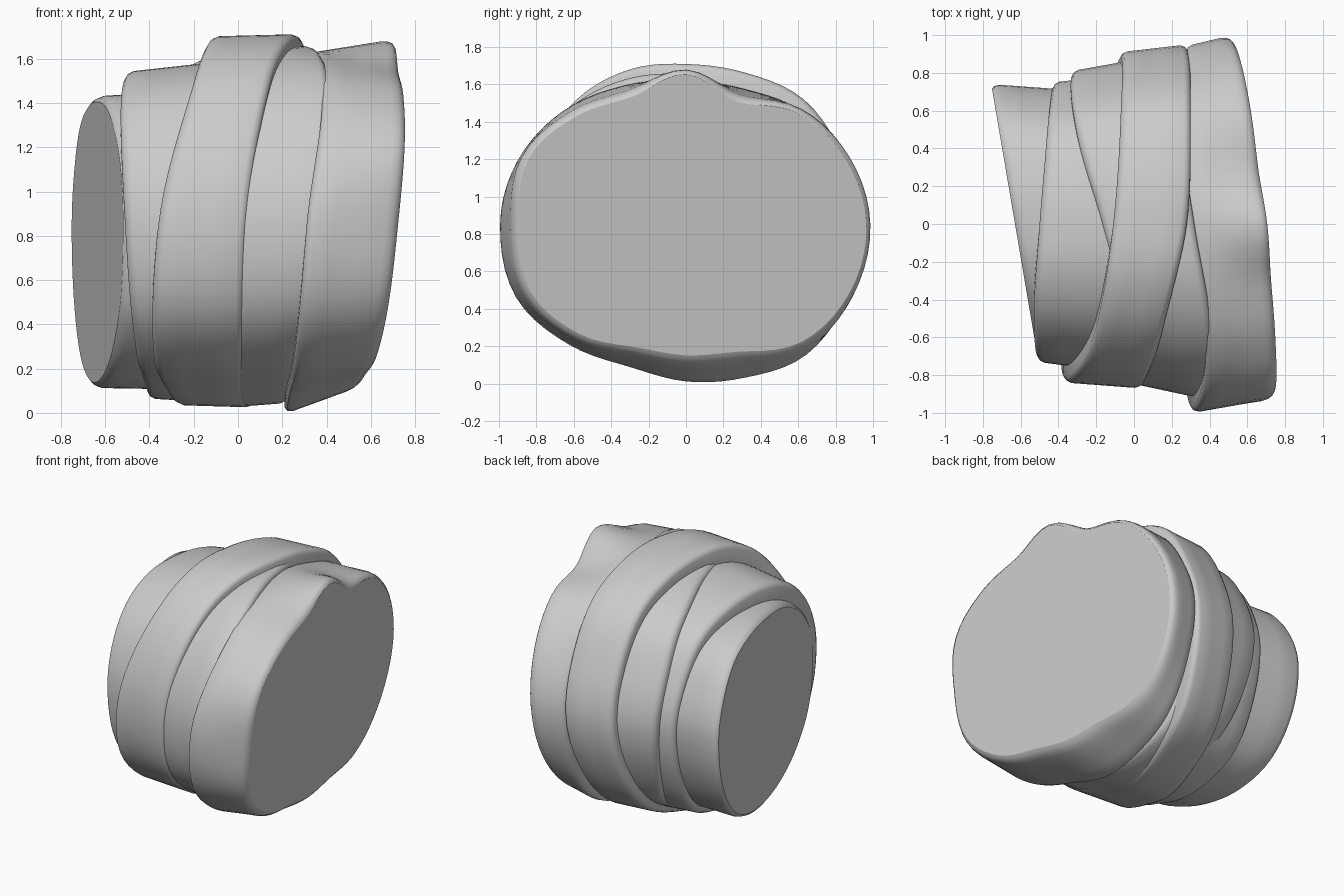
import bpy, bmesh
from math import sin, cos, pi, radians, floor

cube = bpy.data.objects.get("Cube")
if cube:
    bpy.data.objects.remove(cube)

STEPS = 80
MID = 0.85

grey = bpy.data.materials.new("plain grey")
grey.use_nodes = True
grey.diffuse_color = (0.6, 0.6, 0.6, 1)
grey.node_tree.nodes["Principled BSDF"].inputs["Base Color"].default_value = (0.6, 0.6, 0.6, 1)

# Radii at even angles, going back, top, front, bottom
WRAP = [1, .96, .945, .88, .86, .9, .95, .98, 1, .99, .89, .81, .83, .88, .97, .99]
NARROW = [1, .98, .97, .9, .86, .88, .92, .98, 1, .98, .89, .83, .83, .89, .97, 1]
END = [.97, .93, .85, .72, .81, .75, .83, .92, .9, .91, .82, .71, .7, .735, .88, .95]


def around(keys, a):
    """Smooth closed interpolation of evenly spaced keys at angle a."""
    n = len(keys)
    u = a / (2 * pi) * n
    i = floor(u)
    f = u - i
    p, q, r, s = (keys[(i + k) % n] for k in (-1, 0, 1, 2))
    return q + f / 2 * (r - p + f * (2 * p - 5 * q + 4 * r - s + f * (3 * (q - r) + s - p)))


def outline(radii, extents, a):
    """Point of a loop fitted to its front, back, bottom and top extents."""
    front, back, low, high = extents
    r = around(radii, a)
    y, z = r * cos(a), r * sin(a)
    y *= back if y > 0 else -front
    z *= (high - MID) / .86 if z > 0 else (MID - low) / .83
    return y, z


def edge_x(edge, a, y, z):
    return edge(y, z + MID) if callable(edge) else around(edge, a)


def band(name, left, right, ext_left, ext_right, radii=(WRAP, WRAP), caps=()):
    """Wrapped strip with rounded rims; each rim is turned inward."""
    rim = [(0, .14), (0, .03), (.012, .01), (.035, 0)]
    rim_l = [(0, .025), (.012, .01), (.04, 0)] if "left" in caps else rim
    rim_r = [(0, .035), (.01, .018), (.03, .006), (.06, 0)] if "right" in caps else rim
    rows = [(0, d, k) for d, k in rim_l]
    rows += [(t, 0, 0) for t in (.3, .45, .6)]
    rows += [(1, -d, k) for d, k in reversed(rim_r)]

    bm = bmesh.new()
    rings = []
    for t, shift, drop in rows:
        ring = []
        for i in range(STEPS):
            a = 2 * pi * i / STEPS
            ya, za = outline(radii[0], ext_left, a)
            yb, zb = outline(radii[1], ext_right, a)
            xa, xb = edge_x(left, a, ya, za), edge_x(right, a, yb, zb)
            # Share of the way across, with the rim inset counted in
            w = t + shift / (xb - xa)
            y, z = ya + (yb - ya) * w, za + (zb - za) * w
            shrink = 1 - drop / (y * y + z * z) ** .5
            y, z = y * shrink, z * shrink
            # Keep the flat end faces exactly on their planes
            if t == 0 and callable(left):
                xa = edge_x(left, a, y, z)
            if t == 1 and callable(right):
                xb = edge_x(right, a, y, z)
            ring.append(bm.verts.new((xa + (xb - xa) * t + shift, y, z + MID)))
        rings.append(ring)
    for one, two in zip(rings, rings[1:]):
        for i in range(STEPS):
            j = (i + 1) % STEPS
            bm.faces.new((one[i], one[j], two[j], two[i]))
    if "left" in caps:
        bm.faces.new(rings[0])
    if "right" in caps:
        bm.faces.new(rings[-1])
    bmesh.ops.recalc_face_normals(bm, faces=bm.faces)
    mesh = bpy.data.meshes.new(name)
    bm.to_mesh(mesh)
    bm.free()
    mesh.materials.append(grey)
    obj = bpy.data.objects.new(name, mesh)
    bpy.context.collection.objects.link(obj)
    bpy.ops.object.select_all(action="DESELECT")
    obj.select_set(True)
    bpy.context.view_layer.objects.active = obj
    bpy.ops.object.shade_smooth_by_angle(angle=radians(42))
    # The cut ends stay flat
    for face in mesh.polygons:
        if len(face.vertices) > 4:
            face.use_smooth = False


# Slanted planes of the two flat ends
def right_end(y, z):
    return .54 - .11 * y + .1 * z


def left_end(y, z):
    return -.63 - .17 * y


# Strips from the narrow end to the wide end; edges run back, top, front, bottom
band("narrow_end_band", left_end, [-.2] * 8,
     (-.68, .74, .12, 1.43), (-.7, .7, .11, 1.46), radii=(NARROW, WRAP), caps=("left",))

band("second_band", [-.43, -.46, -.5, -.53, -.51, -.46, -.41, -.42], [-.05] * 8,
     (-.73, .75, .07, 1.54), (-.79, .79, .05, 1.59))

band("back_band", [-.33, -.31, -.17, -.05, 0, 0, -.1, -.25], [.12] * 8,
     (-.76, .81, .08, 1.6), (-.78, .89, .06, 1.63))

band("middle_band", [-.07, -.07, -.11, -.2, -.36, -.38, -.29, -.15],
     [.28, .3, .28, .15, .04, .03, .05, .18],
     (-.84, .91, .04, 1.7), (-.87, .95, .03, 1.71))

band("front_band", [.02, .04, .04, .02, -.08, -.08, -.05, 0],
     [.2, .24, .32, .41, .34, .28, .23, .2],
     (-.83, .84, .03, 1.63), (-.92, .84, .05, 1.66))

band("wide_end_band", [.27, .28, .28, .38, .31, .25, .21, .25], right_end,
     (-1, .94, 0, 1.62), (-1.03, 1.03, -.02, 1.74), radii=(WRAP, END), caps=("right",))
